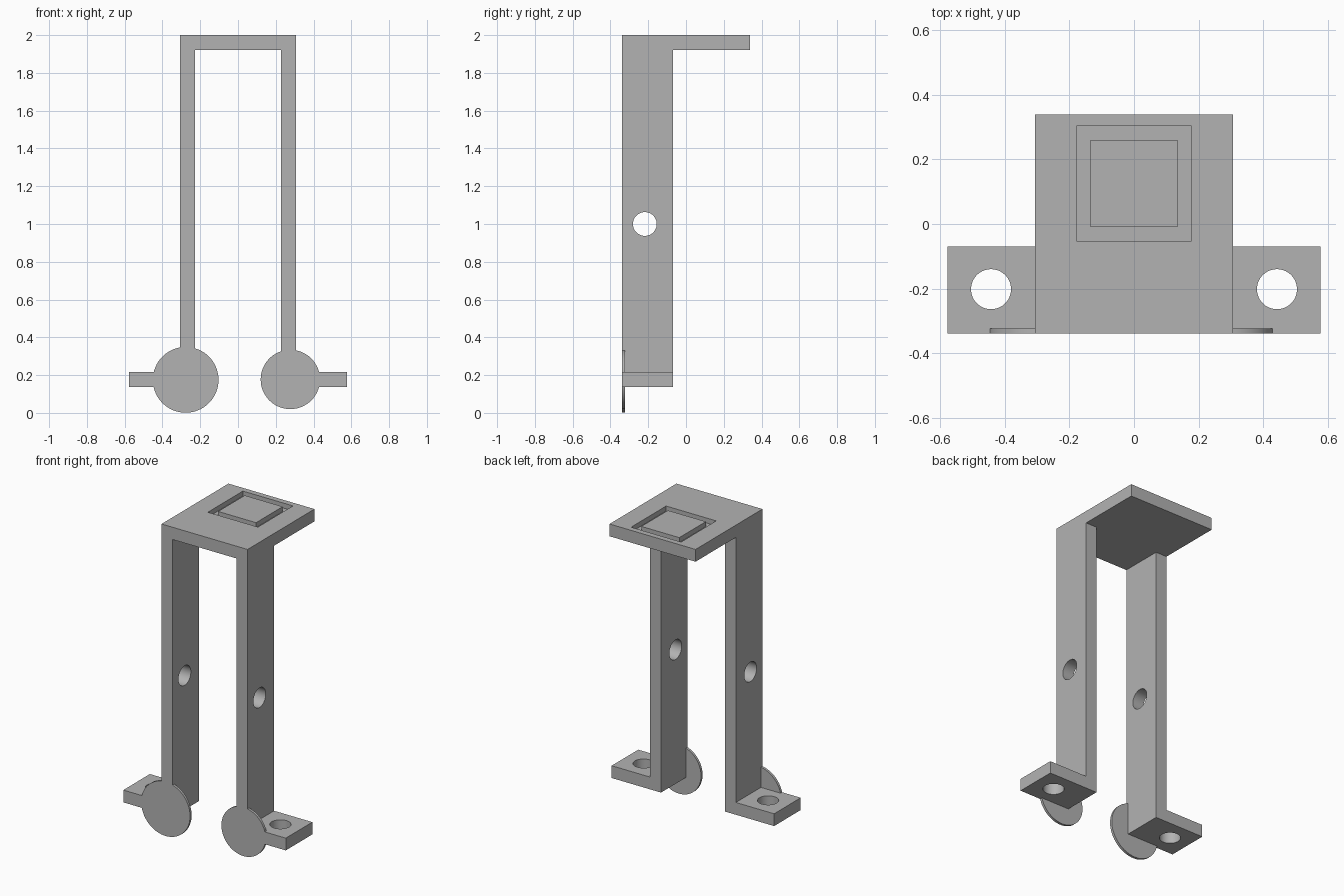
import bpy, bmesh, math
from mathutils import Matrix, Vector

old = bpy.data.objects.get("Cube")
if old:
    bpy.data.objects.remove(old, do_unlink=True)

GREY = (0.45, 0.45, 0.45, 1)
grey = bpy.data.materials.new("plain grey")
grey.use_nodes = True
grey.diffuse_color = GREY
grey.node_tree.nodes["Principled BSDF"].inputs["Base Color"].default_value = GREY

FRONT, BACK, LEG_BACK = -0.34, 0.34, -0.07
TOP, THICK = 2.0, 0.079
OUT, FOOT_END, FOOT_Z = 0.306, 0.578, 0.137


def finish(bm, name):
    bmesh.ops.recalc_face_normals(bm, faces=bm.faces)
    mesh = bpy.data.meshes.new(name)
    bm.to_mesh(mesh)
    bm.free()
    mesh.materials.append(grey)
    ob = bpy.data.objects.new(name, mesh)
    bpy.context.collection.objects.link(ob)
    return ob


def box(name, lo, hi):
    lo, hi = Vector(lo), Vector(hi)
    bm = bmesh.new()
    bmesh.ops.create_cube(bm, size=1, matrix=Matrix.Translation((lo + hi) / 2)
                          @ Matrix.Diagonal((*(hi - lo), 1)))
    return finish(bm, name)


def cylinder(name, centre, radius, depth, axis, sides=64):
    turn = Vector((0, 0, 1)).rotation_difference(Vector(axis)).to_matrix().to_4x4()
    bm = bmesh.new()
    bmesh.ops.create_cone(bm, cap_ends=True, segments=sides, radius1=radius,
                          radius2=radius, depth=depth,
                          matrix=Matrix.Translation(centre) @ turn)
    return finish(bm, name)


def activate(ob):
    bpy.ops.object.select_all(action="DESELECT")
    ob.select_set(True)
    bpy.context.view_layer.objects.active = ob


def cut(ob, cutter):
    cutter.hide_render = True
    mod = ob.modifiers.new("cut", "BOOLEAN")
    mod.operation, mod.solver, mod.object = "DIFFERENCE", "EXACT", cutter
    activate(ob)
    bpy.ops.object.modifier_apply(modifier=mod.name)
    bpy.data.objects.remove(cutter, do_unlink=True)


# Bracket: hat-shaped profile, mirrored, swept front to back
half = [(OUT - THICK, TOP - THICK), (OUT - THICK, FOOT_Z), (FOOT_END, FOOT_Z),
        (FOOT_END, FOOT_Z + THICK), (OUT, FOOT_Z + THICK), (OUT, TOP)]
profile = half + [(-x, z) for x, z in reversed(half)]
bm = bmesh.new()
face = bm.faces.new([bm.verts.new((x, FRONT, z)) for x, z in profile])
swept = bmesh.ops.extrude_face_region(bm, geom=[face], use_keep_orig=True)
moved = [v for v in swept["geom"] if isinstance(v, bmesh.types.BMVert)]
bmesh.ops.translate(bm, verts=moved, vec=(0, BACK - FRONT, 0))
bracket = finish(bm, "bracket")

# Only the top plate reaches the back
cut(bracket, box("leg_trim", (-1, LEG_BACK, -1), (1, 1, TOP - THICK)))

# Round holes through the legs and feet
cut(bracket, cylinder("leg_hole", (0, -0.218, 1.0), 0.063, 1, (1, 0, 0)))
for side in (-1, 1):
    cut(bracket, cylinder("foot_hole", (side * 0.443, -0.202, 0.176),
                          0.062, 0.3, (0, 0, 1)))

# Square groove around a raised island on the top plate
cy, outer, inner, floor = 0.126, 0.178, 0.135, TOP - 0.032
bm = bmesh.new()
rings = []
for z in (floor, TOP + 0.1):
    for r in (outer, inner):
        rings.append([bm.verts.new((sx * r, cy + sy * r, z))
                      for sx, sy in ((-1, -1), (1, -1), (1, 1), (-1, 1))])
for a, b in ((0, 1), (1, 3), (3, 2), (2, 0)):
    for i in range(4):
        j = (i + 1) % 4
        bm.faces.new((rings[a][i], rings[a][j], rings[b][j], rings[b][i]))
cut(bracket, finish(bm, "groove"))

# Thin discs on the front of each foot
discs = [cylinder("right_disc", (-0.277, FRONT + 0.008, 0.175), 0.174, 0.016, (0, 1, 0)),
         cylinder("left_disc", (0.277, FRONT + 0.008, 0.177), 0.157, 0.016, (0, 1, 0))]

for ob in [bracket] + discs:
    activate(ob)
    bpy.ops.object.shade_smooth_by_angle(angle=math.radians(30))
